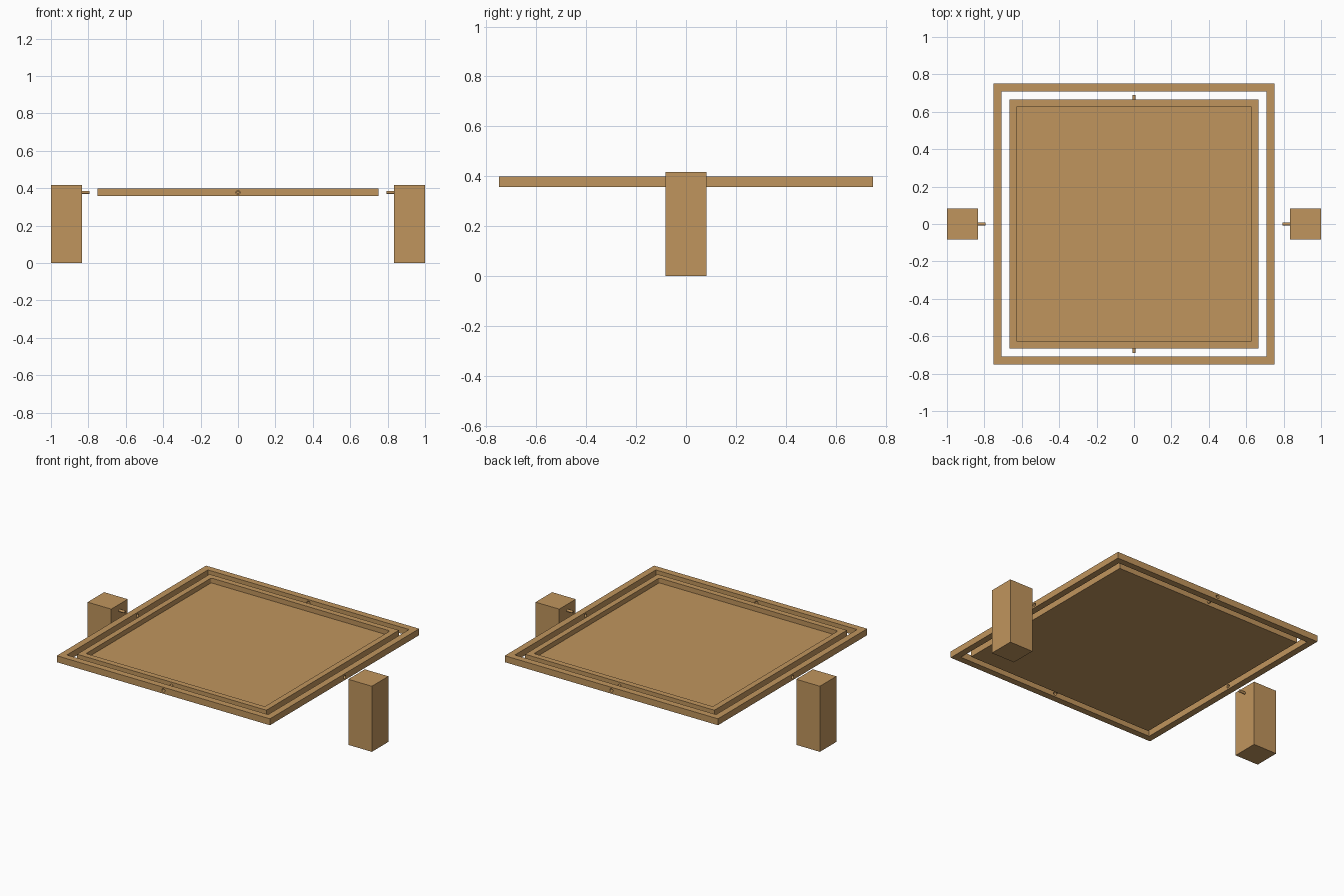
import bpy
import bmesh
from math import pi
from mathutils import Matrix

cube = bpy.data.objects.get("Cube")
if cube:
    bpy.data.objects.remove(cube, do_unlink=True)

wood = bpy.data.materials.new("light_wood")
wood.use_nodes = True
tan = (0.53, 0.30, 0.11, 1)
wood.diffuse_color = tan
wood.node_tree.nodes["Principled BSDF"].inputs["Base Color"].default_value = tan

BOTTOM, TOP = 0.357, 0.398
AXIS_Z = (BOTTOM + TOP) / 2


def add_object(name, bm):
    mesh = bpy.data.meshes.new(name)
    bm.to_mesh(mesh)
    bm.free()
    obj = bpy.data.objects.new(name, mesh)
    obj.data.materials.append(wood)
    bpy.context.collection.objects.link(obj)
    return obj


def box(name, x, half_x, half_y, z0, z1, corner=0):
    """Upright block, optionally with rounded vertical corners."""
    bm = bmesh.new()
    place = Matrix.Translation((x, 0, (z0 + z1) / 2)) @ Matrix.Diagonal(
        (2 * half_x, 2 * half_y, z1 - z0, 1))
    bmesh.ops.create_cube(bm, size=1, matrix=place)
    if corner:
        upright = [e for e in bm.edges if abs(e.verts[0].co.z - e.verts[1].co.z) > 0.001]
        bmesh.ops.bevel(bm, geom=upright, offset=corner, segments=4,
                        profile=0.5, affect='EDGES')
    return add_object(name, bm)


def rod(name, axis, start, end, radius):
    """Horizontal round rod on the pivot height, along X or Y."""
    bm = bmesh.new()
    mid = (start + end) / 2
    if axis == 'X':
        place = Matrix.Translation((mid, 0, AXIS_Z)) @ Matrix.Rotation(pi / 2, 4, 'Y')
    else:
        place = Matrix.Translation((0, mid, AXIS_Z)) @ Matrix.Rotation(pi / 2, 4, 'X')
    bmesh.ops.create_cone(bm, cap_ends=True, segments=24, radius1=radius,
                          radius2=radius, depth=abs(end - start), matrix=place)
    return add_object(name, bm)


def cut(target, cutter):
    mod = target.modifiers.new(cutter.name, 'BOOLEAN')
    mod.operation = 'DIFFERENCE'
    mod.solver = 'EXACT'
    mod.object = cutter
    bpy.context.view_layer.objects.active = target
    bpy.ops.object.modifier_apply(modifier=mod.name)
    bpy.data.objects.remove(cutter, do_unlink=True)


# Outer frame: open square ring with a pivot hole in each side
frame = box("outer_frame", 0, 0.75, 0.75, BOTTOM, TOP)
cut(frame, box("frame_opening", 0, 0.708, 0.708, BOTTOM - 0.1, TOP + 0.1))
for axis in 'XY':
    cut(frame, rod("pivot_hole", axis, -0.9, 0.9, 0.011))

# Tilting tray: shallow recess with slightly rounded corners
tray = box("tray", 0, 0.666, 0.666, BOTTOM, TOP)
cut(tray, box("tray_recess", 0, 0.629, 0.629, BOTTOM + 0.01, TOP + 0.1, 0.01))

# Tray pins on front and back, posts with pins on left and right
pins = []
for sign, end, side in ((-1, "front", "right"), (1, "back", "left")):
    pins.append(rod("tray_pin_" + end, 'Y', sign * 0.66, sign * 0.69, 0.008))
    box("post_" + side, sign * 0.917, 0.083, 0.083, 0, 0.417)
    pins.append(rod("post_pin_" + side, 'X', sign * 0.84, sign * 0.793, 0.008))

# Smooth round surfaces while keeping edges sharp
bpy.ops.object.select_all(action='DESELECT')
for obj in pins + [frame, tray]:
    obj.select_set(True)
bpy.context.view_layer.objects.active = frame
bpy.ops.object.shade_smooth_by_angle()
